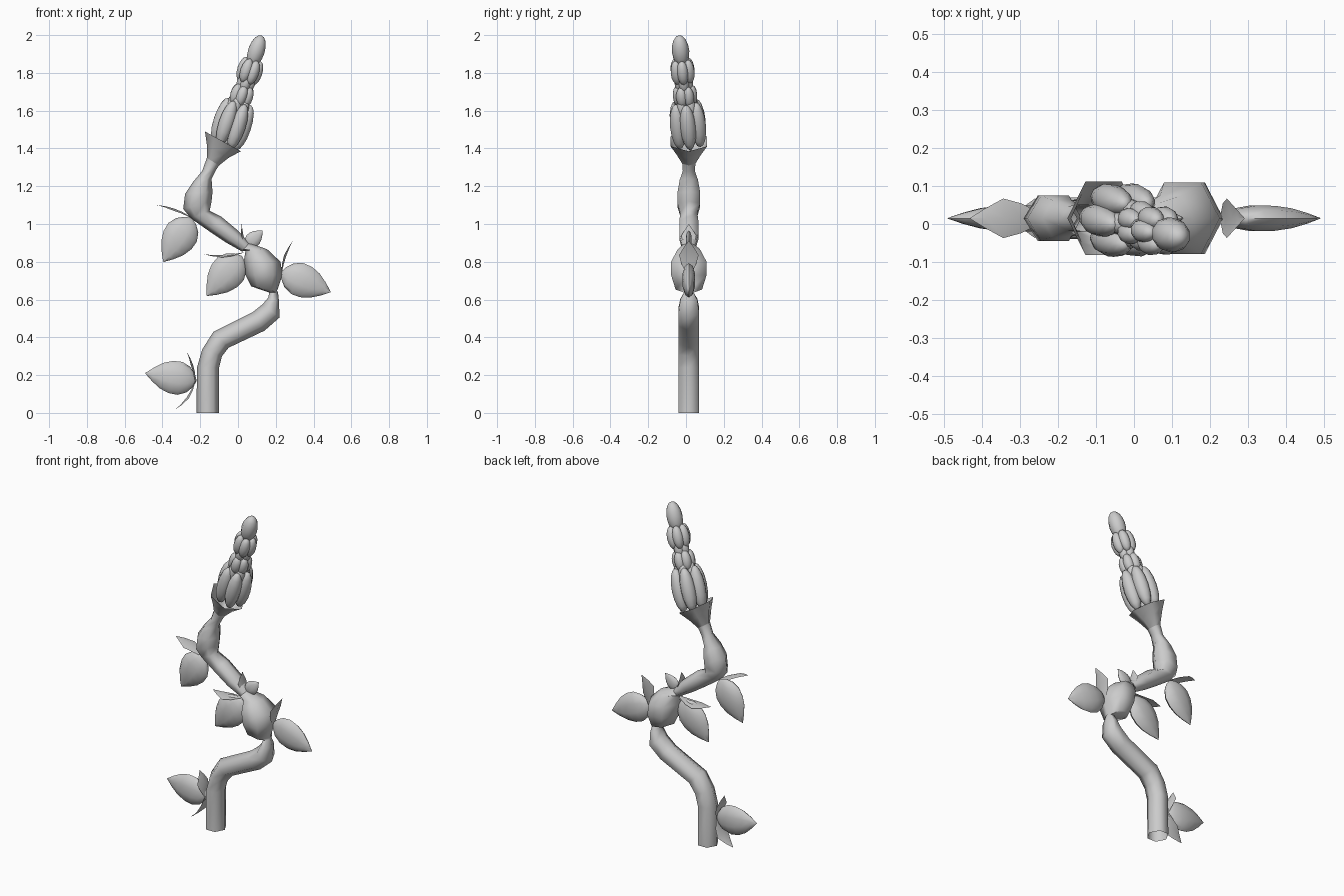
import bpy, bmesh, math
from mathutils import Vector, Matrix

cube = bpy.data.objects.get("Cube")
if cube:
    bpy.data.objects.remove(cube)

MID_Y = 0.015

grey = bpy.data.materials.new("plain_grey")
grey.use_nodes = True
GREY = (0.6, 0.6, 0.6, 1)
grey.diffuse_color = GREY
grey.node_tree.nodes["Principled BSDF"].inputs["Base Color"].default_value = GREY


def add_object(name, bm, angle=60):
    mesh = bpy.data.meshes.new(name)
    bm.to_mesh(mesh)
    bm.free()
    obj = bpy.data.objects.new(name, mesh)
    bpy.context.collection.objects.link(obj)
    mesh.materials.append(grey)
    bpy.ops.object.select_all(action="DESELECT")
    obj.select_set(True)
    bpy.context.view_layer.objects.active = obj
    bpy.ops.object.shade_smooth_by_angle(angle=math.radians(angle))
    return obj


def loft(bm, rings):
    """Join equal rings of points with quads."""
    rows = [[bm.verts.new(p) for p in ring] for ring in rings]
    n = len(rows[0])
    for a, b in zip(rows, rows[1:]):
        for i in range(n):
            j = (i + 1) % n
            bm.faces.new((a[i], a[j], b[j], b[i]))
    return rows


def oval(centre, across, depth, sides):
    """Ring spanned by a vector in the xz plane and a half depth in y."""
    ring = []
    for i in range(sides):
        a = 2 * math.pi * i / sides
        ring.append(centre + across * math.cos(a) + Vector((0, depth * math.sin(a), 0)))
    return ring


# Hexagonal stalk: left edge x, z, right edge x, z, half depth
def stalk(name, sections):
    bm = bmesh.new()
    rings = []
    for xl, zl, xr, zr, depth in sections:
        left, right = Vector((xl, MID_Y, zl)), Vector((xr, MID_Y, zr))
        rings.append(oval((left + right) / 2, (right - left) / 2, depth / math.sin(math.pi / 3), 6))
    loft(bm, rings)
    return add_object(name, bm, 75)


stalk("lower_stem", [
    (-.22, 0, -.10, 0, .055), (-.217, .24, -.10, .24, .055),
    (-.19, .335, -.085, .30, .055), (-.13, .43, -.05, .345, .055),
    (.08, .535, .14, .435, .055), (.13, .575, .22, .505, .055),
    (.16, .61, .217, .59, .045), (.165, .637, .212, .637, .025),
    (.07, .67, .207, .647, .07), (.04, .73, .235, .73, .094),
    (.03, .80, .225, .80, .094), (.04, .86, .155, .866, .06),
    (.02, .855, .06, .90, .035)])
stalk("upper_stem", [
    (.02, .855, .06, .90, .035), (-.06, .90, 0, .965, .05),
    (-.15, .96, -.09, 1.04, .05), (-.25, 1.03, -.15, 1.07, .045),
    (-.29, 1.08, -.14, 1.12, .06), (-.28, 1.16, -.135, 1.17, .06),
    (-.24, 1.22, -.14, 1.24, .048), (-.19, 1.28, -.12, 1.28, .032),
    (-.165, 1.35, -.10, 1.31, .035)])
stalk("flower_cup", [
    (-.165, 1.35, -.10, 1.31, .035), (-.165, 1.42, -.05, 1.35, .065),
    (-.175, 1.49, .015, 1.385, .097)])


# Flattened pods with a blunt base and a pointed tip
def pod(name, base, tip, half_width):
    start, end = Vector((base[0], MID_Y, base[1])), Vector((tip[0], MID_Y, tip[1]))
    along = end - start
    side = Vector((-along.z, 0, along.x)).normalized()
    profile = [(0, .05), (.05, .4), (.16, .78), (.32, 1), (.5, .98), (.68, .78), (.85, .42), (1, .02)]
    bm = bmesh.new()
    rings = [oval(start + along * t, side * half_width * w, half_width * w * .4, 10)
             for t, w in profile]
    rows = loft(bm, rings)
    bm.faces.new(rows[0][::-1])
    bm.faces.new(rows[-1])
    bmesh.ops.recalc_face_normals(bm, faces=bm.faces)
    add_object(name, bm)


pod("base_pod", (-.22, .17), (-.49, .21), .088)
pod("right_side_pod", (.23, .745), (.49, .64), .088)
pod("middle_pod", (.02, .83), (-.165, .62), .092)
pod("upper_pod", (-.245, 1.03), (-.395, .80), .09)
pod("small_pod", (.045, .885), (.13, .965), .04)


# Thin diamond leaves, bowed along their length and slightly folded
def leaf(name, base, tip, bow, half_width):
    start, end = Vector((base[0], MID_Y, base[1])), Vector((tip[0], MID_Y, tip[1]))
    along = end - start
    normal = Vector((-along.z, 0, along.x)).normalized()
    bm = bmesh.new()
    rows = []
    for t, w in [(0, .2), (.3, .75), (.55, 1), (.8, .5), (1, .03)]:
        centre = start + along * t + normal * bow * 4 * t * (1 - t)
        rows.append([bm.verts.new(centre + Vector((0, s * w * half_width, 0))
                                  + normal * .012 * w * abs(s)) for s in (-1, 0, 1)])
    for a, b in zip(rows, rows[1:]):
        for i in range(2):
            bm.faces.new((a[i], a[i + 1], b[i + 1], b[i]))
    add_object(name, bm)


leaf("upper_leaf", (-.24, 1.03), (-.43, 1.10), -.015, .052)
leaf("right_side_leaf", (.23, .73), (.29, .91), .008, .052)
leaf("middle_leaf", (.03, .85), (-.18, .84), .01, .05)
leaf("small_leaf", (.05, .87), (.02, 1.0), .005, .04)
leaf("base_leaf_top", (-.225, .17), (-.27, .32), -.012, .052)
leaf("base_leaf_bottom", (-.225, .18), (-.33, .02), .015, .052)


# Flower spike: tiers of long buds around a leaning axis
AXIS = Vector((.33, -.1, 1)).normalized()
TURN = Vector((0, 0, 1)).rotation_difference(AXIS).to_matrix().to_4x4()


def spike_point(z):
    return Vector((-.03 + (z - 1.53) * .33, .01 - (z - 1.53) * .1, z))


def bud(bm, z, radius, angle, width, half_length):
    place = (Matrix.Translation(spike_point(z)) @ TURN @ Matrix.Rotation(angle, 4, "Z")
             @ Matrix.Translation((radius, 0, 0)) @ Matrix.Diagonal((width, width, half_length, 1)))
    bmesh.ops.create_uvsphere(bm, u_segments=10, v_segments=8, radius=1, matrix=place)


# height, ring radius, bud half width, bud half length, count, phase
TIERS = [("lower_buds", 1.53, .062, .042, .125, 6, 0),
         ("inner_buds", 1.61, .038, .030, .07, 5, .5),
         ("middle_buds", 1.68, .036, .030, .058, 6, .5),
         ("neck_buds", 1.75, .022, .028, .055, 4, 0),
         ("upper_buds", 1.81, .038, .031, .066, 6, 0)]
for name, z, radius, width, half_length, count, phase in TIERS:
    bm = bmesh.new()
    for k in range(count):
        bud(bm, z, radius, 2 * math.pi * (k + phase) / count, width, half_length)
    add_object(name, bm)

bm = bmesh.new()
bud(bm, 1.915, 0, 0, .046, .088)
add_object("top_bud", bm)
bm = bmesh.new()
bud(bm, 1.63, 0, 0, .035, .26)
add_object("spike_core", bm)
